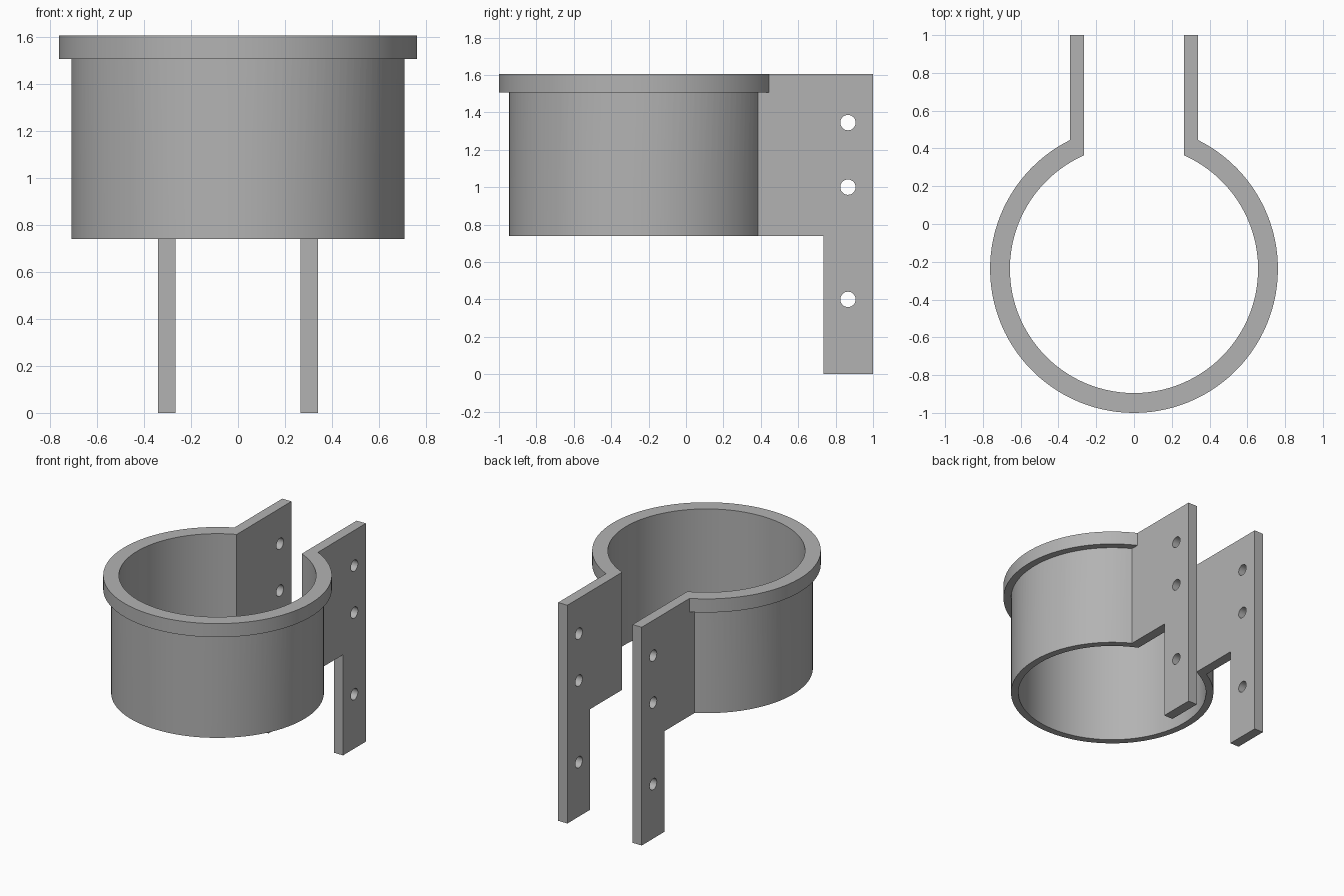
import bpy, bmesh, math

old = bpy.data.objects.get("Cube")
if old:
    bpy.data.objects.remove(old, do_unlink=True)

# Main dimensions
CY = -0.238                           # centre of the ring
R_IN, R_WALL, R_RIM = 0.657, 0.709, 0.762
X_IN, X_OUT = 0.265, 0.34             # faces of the clamp plates
Z_COLLAR, Z_RIM, Z_TOP = 0.74, 1.505, 1.605
LEG_Y = 0.735
SEGMENTS = 96

grey = bpy.data.materials.new("plain grey")
grey.use_nodes = True
colour = (0.45, 0.45, 0.45, 1)
grey.diffuse_color = colour
grey.node_tree.nodes["Principled BSDF"].inputs["Base Color"].default_value = colour


def arc(radius, x_end):
    """Open arc round the front, from the right gap edge to the left one."""
    gap = math.asin(x_end / radius)
    sweep = 2 * (math.pi - gap)
    return [(radius * math.sin(a), CY + radius * math.cos(a))
            for a in (gap + sweep * i / SEGMENTS for i in range(SEGMENTS + 1))]


def strip_solid(name, inner, outer, z0, z1):
    """Solid band between two matching plan outlines."""
    bm = bmesh.new()
    rings = [[bm.verts.new((*p, z)) for p in side]
             for side, z in ((inner, z0), (outer, z0), (outer, z1), (inner, z1))]
    for i in range(len(inner) - 1):
        for j in range(4):
            a, b = rings[j], rings[(j + 1) % 4]
            bm.faces.new((a[i], b[i], b[i + 1], a[i + 1]))
    for end in (0, -1):
        bm.faces.new([r[end] for r in rings])
    bmesh.ops.recalc_face_normals(bm, faces=bm.faces)
    mesh = bpy.data.meshes.new(name)
    bm.to_mesh(mesh)
    bm.free()
    mesh.materials.append(grey)
    obj = bpy.data.objects.new(name, mesh)
    bpy.context.collection.objects.link(obj)
    return obj


def combine(target, tool, operation):
    """Apply a boolean and discard the tool object."""
    tool.hide_render = True
    bpy.ops.object.select_all(action="DESELECT")
    bpy.context.view_layer.objects.active = target
    target.select_set(True)
    mod = target.modifiers.new(operation, "BOOLEAN")
    mod.operation, mod.object, mod.solver = operation, tool, "EXACT"
    bpy.ops.object.modifier_apply(modifier=mod.name)
    bpy.data.objects.remove(tool, do_unlink=True)


# Collar wall running straight into the two clamp plates
inner = [(X_IN, 1)] + arc(R_IN, X_IN) + [(-X_IN, 1)]
outer = [(X_OUT, 1)] + arc(R_WALL, X_OUT) + [(-X_OUT, 1)]
clamp = strip_solid("ring_clamp", inner, outer, 0, Z_TOP)

# Clear everything below the collar except the rear legs
bpy.ops.mesh.primitive_cube_add(size=2, location=(0, LEG_Y - 1, Z_COLLAR - 1))
combine(clamp, bpy.context.object, "DIFFERENCE")

# Raised rim round the top of the collar
rim = strip_solid("rim", arc(0.685, X_OUT), arc(R_RIM, X_OUT), Z_RIM, Z_TOP)
combine(clamp, rim, "UNION")

# Bolt holes through both plates
for z in (0.4, 1.0, 1.345):
    bpy.ops.mesh.primitive_cylinder_add(vertices=32, radius=0.041, depth=1,
                                        location=(0, 0.866, z),
                                        rotation=(0, math.pi / 2, 0))
    combine(clamp, bpy.context.object, "DIFFERENCE")

# Keep one material and smooth the round walls
clamp.data.materials.clear()
clamp.data.materials.append(grey)
for face in clamp.data.polygons:
    face.material_index = 0
bpy.ops.object.shade_smooth_by_angle(angle=math.radians(30))
